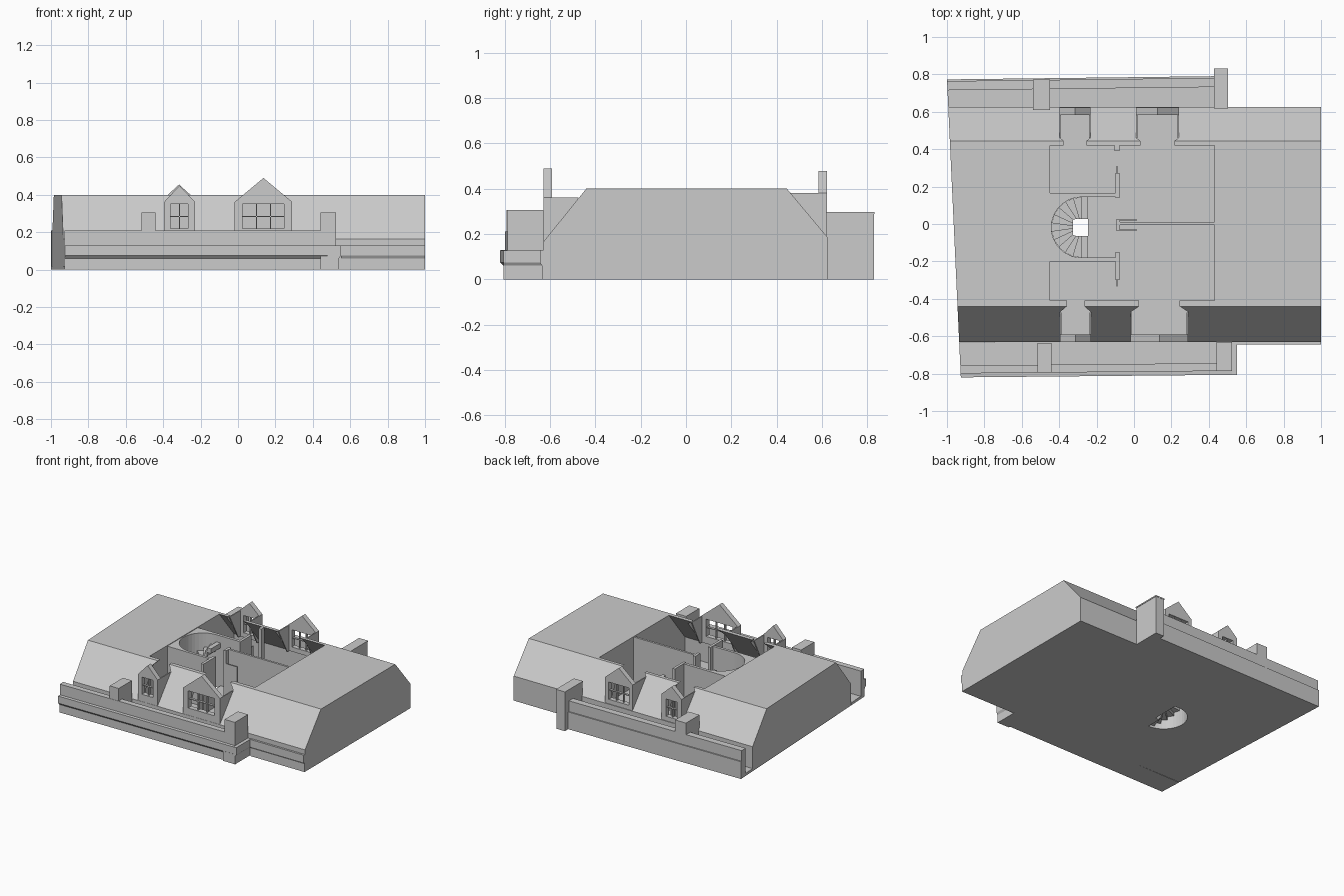
import bpy, bmesh, math
from mathutils import Vector

if "Cube" in bpy.data.objects:
    bpy.data.objects.remove(bpy.data.objects["Cube"])

H = 0.4      # flat roof height
F = 0.02     # floor height


def left_x(y):
    # the left party wall runs slightly off square
    return -0.964 - 0.0464 * y


def prism(name, pts, axis, a, b, fix=None):
    """Extrude a 2D outline along an axis: x -> (y,z), y -> (x,z), z -> (x,y)."""
    def place(p, t):
        v = {'x': (t, p[0], p[1]), 'y': (p[0], t, p[1]), 'z': (p[0], p[1], t)}[axis]
        return Vector(fix(*v) if fix else v)
    bm = bmesh.new()
    lo = [bm.verts.new(place(p, a)) for p in pts]
    hi = [bm.verts.new(place(p, b)) for p in pts]
    n = len(pts)
    bm.faces.new(lo)
    bm.faces.new(hi[::-1])
    for i in range(n):
        j = (i + 1) % n
        bm.faces.new((lo[i], hi[i], hi[j], lo[j]))
    bmesh.ops.recalc_face_normals(bm, faces=bm.faces)
    me = bpy.data.meshes.new(name)
    bm.to_mesh(me)
    bm.free()
    ob = bpy.data.objects.new(name, me)
    bpy.context.collection.objects.link(ob)
    return ob


def box(name, x0, x1, y0, y1, z0, z1):
    return prism(name, [(x0, y0), (x1, y0), (x1, y1), (x0, y1)], 'z', z0, z1)


def cut(ob, cutter):
    cutter.hide_render = True
    m = ob.modifiers.new("cut", 'BOOLEAN')
    m.operation = 'DIFFERENCE'
    m.solver = 'EXACT'
    m.object = cutter
    bpy.context.view_layer.objects.active = ob
    bpy.ops.object.modifier_apply(modifier=m.name)
    bpy.data.objects.remove(cutter)


def skewed_left(k):
    # follow the party wall at the left end, and skew y slightly along x
    def fix(x, y, z):
        y2 = y + k * x
        return (left_x(y2) if x < -0.9 else x, y2, z)
    return fix


# floor slab with D-shaped stairwell
CX, CY, R = -0.28, -0.018, 0.162
arc = [(CX + R * math.cos(math.radians(t)), CY + R * math.sin(math.radians(t)))
       for t in range(90, 271, 9)]
slab = prism("floor_slab", [(left_x(-0.63), -0.63), (1, -0.63), (1, 0.625),
                            (left_x(0.625), 0.625)], 'z', 0, F)
cut(slab, prism("stairwell_cutter", arc + [(-0.245, CY - R), (-0.245, CY + R)],
                'z', -0.1, 0.1))

# solid roof blocks either side of the open room
roof = [(-0.63, F), (-0.63, 0.165), (-0.44, H), (0.445, H), (0.625, 0.185), (0.625, F)]
prism("roof_block_right", roof, 'x', 0.43, 1.0)
prism("roof_block_left", roof, 'x', -1.0, -0.45, skewed_left(0))

# thin roof slopes with knee walls, front and back
slope_front = prism("roof_slope_front", [(-0.63, F), (-0.63, 0.165), (-0.44, H),
                    (-0.41, H), (-0.6, 0.165), (-0.6, F)], 'x', -0.45, 0.43)
slope_back = prism("roof_slope_back", [(0.625, F), (0.625, 0.185), (0.445, H),
                   (0.42, H), (0.595, 0.185), (0.595, F)], 'x', -0.45, 0.43)


def dormer(name, slope, s, x0, x1, eave, peak, sill, cols, win):
    """Gabled dormer front with cheeks; s = -1 front, +1 back."""
    xm = (x0 + x1) / 2
    outline = [(x0, sill), (x1, sill), (x1, eave), (xm, peak), (x0, eave)]
    cut(slope, prism("dormer_cutter", outline, 'y', s * 0.38, s * 0.7))
    edge = 0.63 if s < 0 else 0.622
    g = prism(name + "_gable", outline, 'y', s * (edge - 0.038), s * edge)
    w0, w1, z0, z1 = win
    cut(g, box("window_cutter", w0, w1, *sorted((s * 0.5, s * 0.7)), z0, z1))
    # glazing bars
    ya, yb = sorted((s * (edge - 0.03), s * (edge - 0.012)))
    t = 0.003
    for i in range(1, cols):
        x = w0 + (w1 - w0) * i / cols
        box(name + "_bar_upright", x - t, x + t, ya, yb, z0, z1)
    zm = (z0 + z1) / 2
    box(name + "_bar_cross", w0, w1, ya, yb, zm - t, zm + t)
    # cheeks
    top = 0.44 + (H - eave) * 0.81 + 0.003
    cheek = [(s * (edge - 0.038), sill), (s * (edge - 0.038), eave), (s * top, eave),
             (s * (top - 0.03), eave), (s * (edge - 0.06), sill)]
    for a in (x0, x1 - 0.008):
        prism(name + "_cheek", [cheek[0], cheek[1], cheek[2], cheek[4]], 'x', a, a + 0.008)


dormer("dormer_front_small", slope_front, -1, -0.395, -0.23, 0.362, 0.45, 0.166, 2,
       (-0.36, -0.267, 0.22, 0.35))
dormer("dormer_front_large", slope_front, -1, -0.018, 0.29, 0.362, 0.49, 0.166, 3,
       (0.025, 0.247, 0.22, 0.35))
dormer("dormer_back_small", slope_back, 1, -0.398, -0.232, 0.38, 0.455, 0.186, 2,
       (-0.362, -0.268, 0.22, 0.35))
dormer("dormer_back_large", slope_back, 1, 0.01, 0.24, 0.38, 0.478, 0.186, 3,
       (0.04, 0.21, 0.22, 0.35))

# parapets with cornice and gutter
prism("parapet_front", [(-0.797, 0), (-0.797, 0.06), (-0.811, 0.075), (-0.811, 0.128),
      (-0.79, 0.13), (-0.79, 0.21), (-0.748, 0.21), (-0.748, F), (-0.625, F),
      (-0.625, 0)], 'x', -1, 0.525, skewed_left(0.009))
prism("parapet_back", [(0.785, 0), (0.785, 0.13), (0.776, 0.13), (0.776, 0.21),
      (0.727, 0.21), (0.727, F), (0.62, F), (0.62, 0)], 'x', -1, 0.43, skewed_left(0.012))
prism("cornice_return", [(0.54, 0), (0.54, 0.06), (0.55, 0.075), (0.55, 0.128),
      (0.44, 0.128), (0.44, 0)], 'y', -0.806, -0.63)
prism("cornice_right", [(-0.636, 0), (-0.636, 0.06), (-0.645, 0.075), (-0.645, 0.13),
      (-0.63, 0.13), (-0.63, 0)], 'x', 0.55, 1.0)

# piers
box("pier_front_left", -0.515, -0.44, -0.793, -0.635, F, 0.305)
box("pier_front_right", 0.44, 0.525, -0.787, -0.63, F, 0.305)
box("pier_back_left", -0.54, -0.45, 0.61, 0.772, F, 0.298)
box("pier_back_right", 0.43, 0.5, 0.62, 0.83, 0, 0.292)
box("pier_back_right_cap", 0.427, 0.503, 0.617, 0.832, 0.288, 0.297)

# stair enclosure: square outside, round inside
prism("stair_enclosure", [(-0.09, CY + R), (-0.09, 0.166), (-0.45, 0.166), (-0.45, -0.2),
      (-0.09, -0.2), (-0.09, CY - R)] + arc[::-1], 'z', F, H - 0.005)

# winding stair around an open well
N, Q, RISE = 11, 0.046, 0.026


def ray(t):
    c, s = math.cos(t), math.sin(t)
    q = Q / max(abs(c), abs(s))
    return (CX + q * c, CY + q * s), (CX + R * c, CY + R * s)


box("tread_first", CX, -0.245, CY - R, CY - Q, 0.0, F + 0.01)
for i in range(N):
    a0 = math.radians(270 - 180 * i / N)
    a1 = math.radians(270 - 180 * (i + 1) / N)
    (p0, q0), (p1, q1) = ray(a0), ray(a1)
    z = F + 0.01 + RISE * (i + 1)
    prism("tread", [p0, q0, q1, p1], 'z', max(0.0, z - 0.04), z)
box("tread_last", CX, -0.245, CY + Q, CY + R, F + RISE * N, F + 0.01 + RISE * (N + 1))

# room partitions and doors
TOP = H - 0.003
box("partition_hall_back", -0.098, -0.078, 0.138, 0.272, F, TOP)
box("partition_hall_back_stub", -0.104, -0.078, 0.39, 0.425, F, TOP)
box("partition_hall_front", -0.098, -0.078, -0.3, -0.15, F, TOP)
for y0, y1 in ((0.272, 0.31), (-0.335, -0.3)):
    box("door_leaf", -0.093, -0.087, y0, y1, F, 0.3)
box("partition_rooms", -0.075, 0.43, -0.006, 0.01, F, TOP)
box("partition_rooms_end", -0.095, -0.075, -0.035, 0.024, F, TOP)
for y in (0.018, -0.035):
    box("door_leaf", -0.075, 0.015, y, y + 0.006, F, 0.3)
